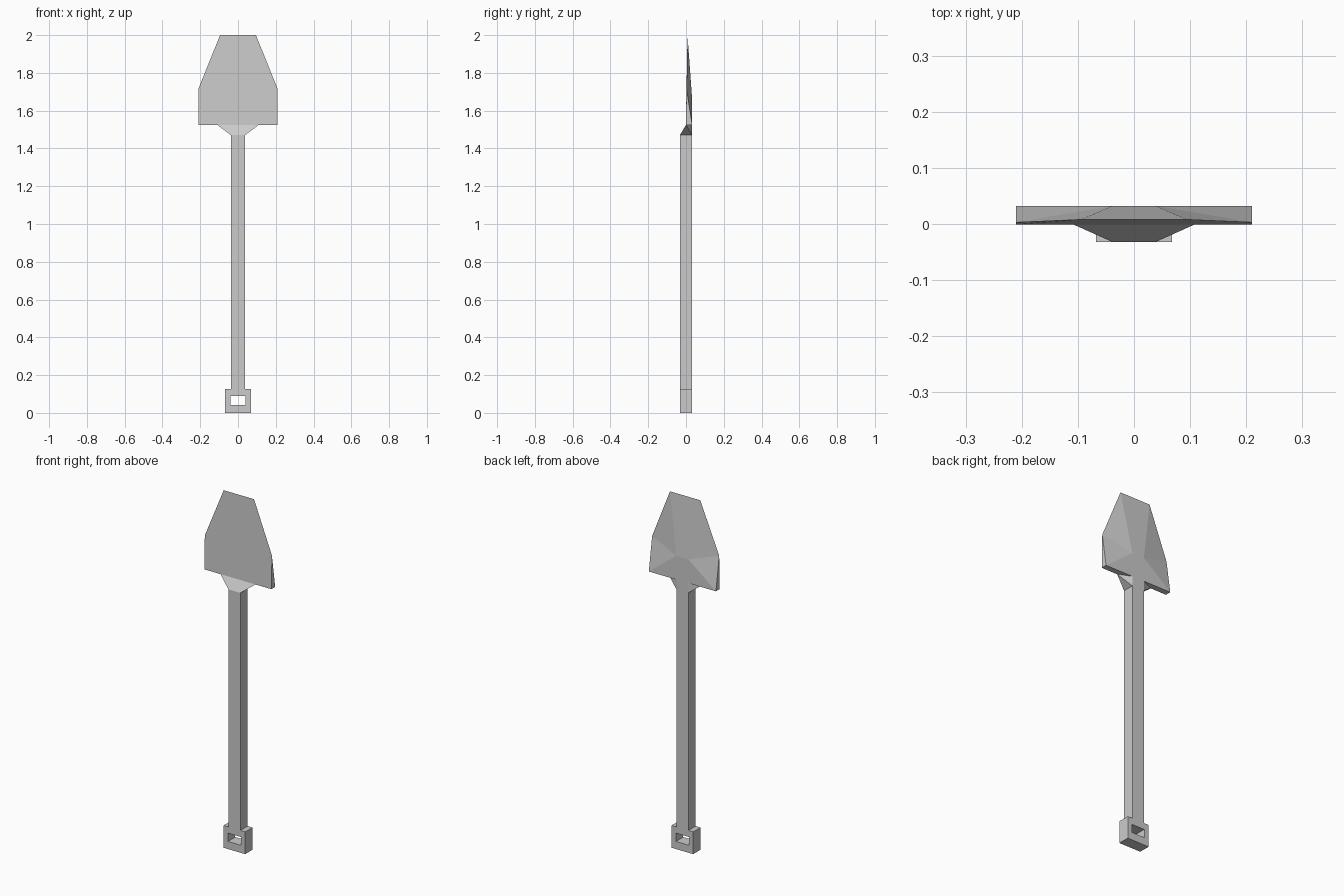
import bpy, bmesh

if "Cube" in bpy.data.objects:
    bpy.data.objects.remove(bpy.data.objects["Cube"])

D = 0.0325   # half depth of handle and shaft
W = 0.0375   # half width of shaft


def make(name, verts, faces):
    me = bpy.data.meshes.new(name)
    me.from_pydata(verts, [], faces)
    bm = bmesh.new()
    bm.from_mesh(me)
    bmesh.ops.recalc_face_normals(bm, faces=bm.faces)
    bm.to_mesh(me)
    bm.free()
    ob = bpy.data.objects.new(name, me)
    bpy.context.collection.objects.link(ob)
    return ob


# Square grip with a rectangular opening
outer = [(-0.068, 0), (0.068, 0), (0.068, 0.126), (-0.068, 0.126)]
inner = [(-0.04, 0.043), (0.04, 0.043), (0.04, 0.09), (-0.04, 0.09)]
verts = [(x, y, z) for y in (-D, D) for x, z in outer + inner]
faces = []
for i in range(4):
    j = (i + 1) % 4
    faces += [(i, j, j + 4, i + 4), (i + 8, j + 8, j + 12, i + 12),
              (i, j, j + 8, i + 8), (i + 4, j + 4, j + 12, i + 12)]
make("grip", verts, faces)

# Square shaft, chamfer-free, running up to the blade base
verts = [(x, y, z) for z in (0.126, 1.47)
         for x, y in ((-W, -D), (W, -D), (W, D), (-W, D))]
make("shaft", verts, [(0, 1, 2, 3), (4, 5, 6, 7)] +
     [(i, (i + 1) % 4, (i + 1) % 4 + 4, i + 4) for i in range(4)])

# Flared collar between shaft and blade
verts = [(-W, -D, 1.47), (W, -D, 1.47), (W, D, 1.47), (-W, D, 1.47),
         (-0.11, 0, 1.525), (0.11, 0, 1.525), (W, D, 1.525), (-W, D, 1.525)]
make("collar", verts, [(0, 1, 2, 3), (0, 1, 5, 4), (2, 3, 7, 6),
                       (1, 2, 5), (2, 6, 5), (0, 4, 3), (3, 4, 7), (4, 5, 6, 7)])

# Blade: flat front, faceted back that thins to sharp upper edges
half = [(0.21, -0.001, 1.525),   # front base corner
        (0.21, 0.003, 1.715),    # shoulder
        (0.095, 0.008, 2.0),     # tip corner
        (0.21, D, 1.525),        # back base corner
        (W, D, 1.66)]            # raised point on the back
verts = half + [(-x, y, z) for x, y, z in half]
faces = [(0, 1, 2, 7, 6, 5), (0, 5, 8, 3), (3, 8, 9, 4), (4, 9, 7, 2)]
for o in (0, 5):
    faces += [(o, o + 1, o + 3), (o + 1, o + 4, o + 3), (o + 1, o + 2, o + 4)]
make("blade", verts, faces)
